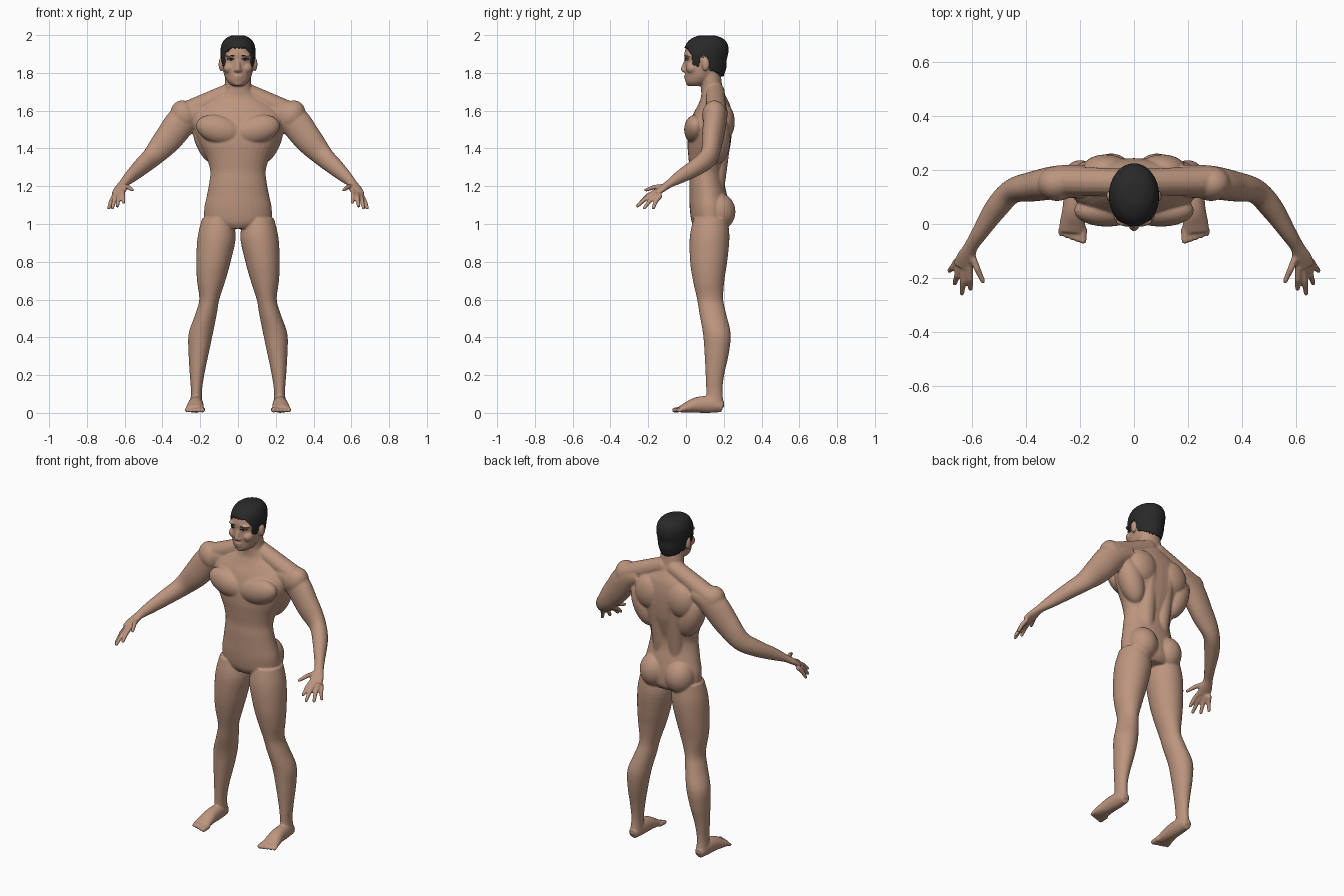
import bpy, bmesh, math, random
from mathutils import Vector, Matrix

random.seed(4)
cube = bpy.data.objects.get("Cube")
if cube:
    bpy.data.objects.remove(cube)


def material(name, r, g, b):
    m = bpy.data.materials.new(name)
    m.use_nodes = True
    m.diffuse_color = (r, g, b, 1)
    bsdf = next(n for n in m.node_tree.nodes if n.type == "BSDF_PRINCIPLED")
    bsdf.inputs["Base Color"].default_value = (r, g, b, 1)
    bsdf.inputs["Roughness"].default_value = 0.7
    return m


skin = material("skin", 0.5, 0.3, 0.21)
black = material("hair black", 0.022, 0.022, 0.023)
white = material("eye white", 0.6, 0.55, 0.5)


def resample(keys, steps):
    """Catmull-Rom interpolation through key sections."""
    keys = [Vector(k) for k in keys]
    out = []
    for i in range(len(keys) - 1):
        a, b, c, d = (keys[max(i - 1, 0)], keys[i], keys[i + 1],
                      keys[min(i + 2, len(keys) - 1)])
        for s in range(steps):
            t = s / steps
            out.append(b + (c - a) * t / 2 + (a - b * 2.5 + c * 2 - d / 2) * t**2
                       + (b * 1.5 - c * 1.5 + (d - a) / 2) * t**3)
    return out + [keys[-1]]


def loft(bm, keys, upright=False, steps=5, segs=32):
    """Elliptical sections (x, y, z, rx, ry), level or square to the path."""
    path = resample(keys, steps)
    rings = []
    for i, k in enumerate(path):
        rot = Matrix.Identity(3)
        if not upright:
            way = path[min(i + 1, len(path) - 1)] - path[max(i - 1, 0)]
            rot = Vector(way[:3]).to_track_quat("Z", "Y").to_matrix()
        ring = []
        for s in range(segs):
            a = math.tau * s / segs
            offset = Vector((k[3] * math.cos(a), k[4] * math.sin(a), 0))
            ring.append(bm.verts.new(Vector(k[:3]) + rot @ offset))
        rings.append(ring)
    for lo, hi in zip(rings, rings[1:]):
        for s in range(segs):
            n = (s + 1) % segs
            bm.faces.new((lo[s], lo[n], hi[n], hi[s]))
    bm.faces.new(rings[0][::-1])
    bm.faces.new(rings[-1])


def rod(bm, start, end, r0, r1):
    """Rounded finger, toe or muscle cord."""
    a, b = Vector(start), Vector(end)
    for p, r in ((a, r0), (b, r1)):
        blob(bm, p, (r, r, r))
    loft(bm, [(*a, r0, r0), (*b, r1, r1)], steps=3, segs=16)


def blob(bm, centre, radii, tilt=0):
    mat = (Matrix.Translation(centre) @ Matrix.Rotation(tilt, 4, "Y")
           @ Matrix.Diagonal((*radii, 1)))
    bmesh.ops.create_uvsphere(bm, u_segments=24, v_segments=16, radius=1, matrix=mat)


def mirror(bm):
    geom = bm.verts[:] + bm.edges[:] + bm.faces[:]
    copy = bmesh.ops.duplicate(bm, geom=geom)["geom"]
    bmesh.ops.scale(bm, vec=(-1, 1, 1), verts=[g for g in copy if isinstance(g, bmesh.types.BMVert)])
    bmesh.ops.reverse_faces(bm, faces=[g for g in copy if isinstance(g, bmesh.types.BMFace)])


def finish(bm, name, mat):
    mesh = bpy.data.meshes.new(name)
    bm.to_mesh(mesh)
    bm.free()
    mesh.shade_smooth()
    mesh.materials.append(mat)
    obj = bpy.data.objects.new(name, mesh)
    bpy.context.collection.objects.link(obj)
    return obj


body = bmesh.new()

# Leg
loft(body, [(.11, .13, 1.03, .08, .09), (.113, .125, .93, .101, .105),
            (.13, .12, .8, .091, .098), (.142, .12, .7, .075, .083),
            (.152, .128, .6, .053, .069), (.17, .143, .52, .057, .071),
            (.197, .163, .42, .064, .073), (.208, .163, .32, .054, .065),
            (.217, .153, .2, .038, .049), (.22, .15, .11, .029, .043),
            (.222, .155, .03, .034, .048)], upright=True)

# Foot and toes
loft(body, [(.222, .195, .03, .026, .028), (.222, .14, .044, .036, .044),
            (.224, .06, .042, .041, .042), (.228, 0, .027, .048, .027),
            (.23, -.03, .019, .047, .018)])
for i in range(5):
    x = .189 + .0205 * i
    r = .015 - .0012 * i
    rod(body, (x, -.02, .018), (x, -.061 + .006 * i, r), r, r * .9)

# Arm and palm
loft(body, [(.18, .16, 1.6, .06, .05), (.28, .155, 1.56, .062, .08),
            (.37, .14, 1.45, .056, .075), (.45, .122, 1.36, .046, .057),
            (.51, .06, 1.305, .043, .047), (.57, -.03, 1.25, .031, .035),
            (.605, -.085, 1.215, .026, .022), (.622, -.125, 1.187, .036, .018),
            (.635, -.16, 1.162, .037, .014)])

# Fingers and thumb, each with a slight bend
for base, tip in (((.61, -.16, 1.172), (.606, -.24, 1.115)),
                  ((.628, -.16, 1.163), (.638, -.257, 1.095)),
                  ((.645, -.152, 1.153), (.665, -.22, 1.085)),
                  ((.657, -.138, 1.147), (.684, -.173, 1.085)),
                  ((.604, -.11, 1.2), (.56, -.212, 1.18))):
    mid = (Vector(base) + Vector(tip)) / 2 + Vector((0, -.004, .006))
    rod(body, base, mid, .0135, .0125)
    rod(body, mid, tip, .0125, .0095)

# Muscles: deltoid, chest, side of back, shoulder blade, seat, calf
blob(body, (.285, .15, 1.575), (.07, .065, .082), .5)
blob(body, (.1, .05, 1.5), (.125, .06, .075), -.25)
blob(body, (.16, .165, 1.45), (.07, .07, .14), .35)
blob(body, (.105, .2, 1.54), (.09, .058, .1))
blob(body, (.085, .172, 1.065), (.085, .09, .1))
rod(body, (.05, .155, 1.2), (.06, .195, 1.5), .05, .05)
rod(body, (.035, .155, 1.7), (.27, .16, 1.595), .05, .055)

# Cheek, brow, ear
blob(body, (.047, .035, 1.825), (.03, .036, .03))
blob(body, (.035, .018, 1.893), (.035, .028, .01))
blob(body, (.09, .104, 1.845), (.013, .02, .036))
mirror(body)

# Torso and neck
loft(body, [(0, .13, .975, .09, .08), (0, .13, 1.01, .17, .1),
            (0, .125, 1.08, .179, .105), (0, .118, 1.15, .165, .1),
            (0, .11, 1.22, .152, .093), (0, .11, 1.28, .147, .091),
            (0, .116, 1.35, .166, .103), (0, .122, 1.42, .2, .114),
            (0, .128, 1.5, .23, .115), (0, .138, 1.57, .235, .105),
            (0, .148, 1.63, .18, .085), (0, .147, 1.67, .115, .068),
            (0, .138, 1.71, .075, .058), (0, .132, 1.76, .069, .056),
            (0, .12, 1.83, .066, .06)], upright=True)

# Head, nose, lips, chin
skull = [(0, .05, 1.73, .03, .033), (0, .061, 1.75, .053, .062),
         (0, .076, 1.78, .07, .08), (0, .09, 1.82, .08, .096),
         (0, .1, 1.86, .084, .106), (0, .103, 1.9, .086, .112),
         (0, .108, 1.94, .081, .105), (0, .11, 1.97, .064, .083),
         (0, .11, 1.988, .034, .045), (0, .11, 1.992, .01, .012)]
loft(body, skull, upright=True)
rod(body, (0, .005, 1.88), (0, -.015, 1.82), .009, .013)
blob(body, (0, -.008, 1.813), (.022, .016, .01))
blob(body, (0, .004, 1.782), (.028, .015, .008))
blob(body, (0, .006, 1.768), (.025, .015, .008))
blob(body, (0, .022, 1.745), (.028, .023, .016))

figure = finish(body, "body", skin)
remesh = figure.modifiers.new("fuse", "REMESH")
remesh.mode = "VOXEL"
remesh.voxel_size = .005
remesh.use_smooth_shade = True
relax = figure.modifiers.new("relax", "SMOOTH")
relax.factor = .5
relax.iterations = 7


# Hair: an enlarged skull trimmed along the hairline
def hairline(y):
    marks = ((-.03, 1.945), (.0, 1.935), (.03, 1.9), (.036, 1.835), (.065, 1.835),
             (.075, 1.885), (.11, 1.885), (.125, 1.815), (.24, 1.765))
    for (y0, z0), (y1, z1) in zip(marks, marks[1:]):
        if y <= y1:
            return z0 + (z1 - z0) * (y - y0) / (y1 - y0)
    return marks[-1][1]


hair = bmesh.new()
crown = [(x, y + .002, z + .007, rx + .007, ry + .007) for x, y, z, rx, ry in skull]
nape = [(0, .1, 1.755, .06, .088), (0, .102, 1.79, .074, .1), (0, .104, 1.83, .084, .11)]
loft(hair, nape + crown[4:], upright=True, steps=8, segs=96)
trim = []
for f in hair.faces:
    c = f.calc_center_median()
    if c.z < hairline(c.y) + random.uniform(-.006, .006):
        trim.append(f)
bmesh.ops.delete(hair, geom=trim, context="FACES")
cap = finish(hair, "hair", black)
shell = cap.modifiers.new("thickness", "SOLIDIFY")
shell.thickness = .01
shell.offset = -1

# Eyes and eyebrows
for name, mat, centre, radii in (
        ("eyeballs", white, (.036, .009, 1.871), (.014, .014, .006)),
        ("irises", black, (.036, -.001, 1.871), (.0065, .006, .0055))):
    bm = bmesh.new()
    blob(bm, centre, radii)
    mirror(bm)
    finish(bm, name, mat)
for name, z, drop, size in (("eyebrows", 1.892, .003, .0035), ("eyelashes", 1.877, .004, .002)):
    bm = bmesh.new()
    loft(bm, [(.02, -.006, z - drop, size, size), (.038, -.004, z, size, size),
              (.056, .012, z - drop, size, size)], segs=10)
    mirror(bm)
    finish(bm, name, mat=black)
